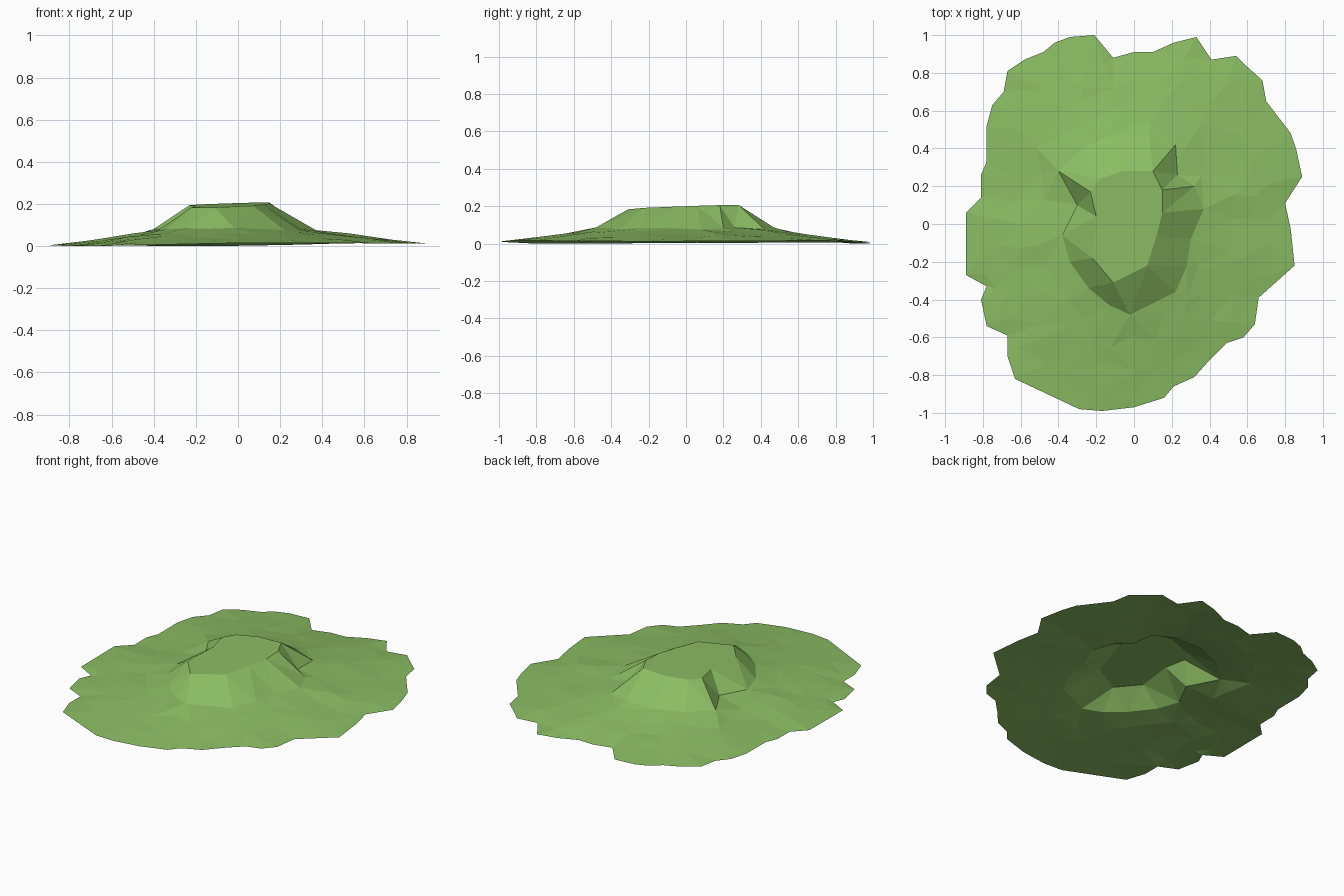
import bpy
import bmesh
import math
import random
from mathutils import Vector
from mathutils.geometry import delaunay_2d_cdt, intersect_line_line_2d

cube = bpy.data.objects.get("Cube")
if cube:
    bpy.data.objects.remove(cube, do_unlink=True)

rng = random.Random(4)

# Ragged outer edge of the ground patch, counter-clockwise
shore = [(-.17, -.99), (0, -.97), (.16, -.92), (.21, -.86), (.32, -.81), (.4, -.72),
         (.49, -.63), (.58, -.6), (.64, -.53), (.66, -.39), (.85, -.22), (.83, -.03),
         (.8, .11), (.89, .25), (.86, .39), (.83, .48), (.7, .65), (.68, .76),
         (.58, .85), (.54, .89), (.41, .87), (.33, .99), (.21, .96), (.1, .91),
         (0, .91), (-.11, .88), (-.21, 1), (-.34, .99), (-.42, .96), (-.48, .91),
         (-.58, .87), (-.67, .81), (-.69, .7), (-.75, .63), (-.78, .52), (-.78, .33),
         (-.81, .26), (-.81, .14), (-.89, .06), (-.89, -.27), (-.78, -.33), (-.81, -.4),
         (-.78, -.54), (-.67, -.59), (-.67, -.7), (-.63, -.82), (-.29, -.98)]

# Foot of the mound, and the rim of its flat top
foot = [(-.13, -.43), (-.02, -.48), (.22, -.36), (.28, -.22), (.3, -.08), (.37, .08),
        (.32, .2), (.23, .26), (.22, .42), (.08, .47), (-.12, .47), (-.28, .4),
        (-.4, .28), (-.3, .1), (-.38, -.06), (-.34, -.2), (-.24, -.34)]
rim = [(-.11, -.31), (.07, -.22), (.12, -.06), (.15, .06), (.15, .18), (.1, .28),
       (-.06, .28), (-.18, .24), (-.23, .17), (-.2, .04), (-.22, -.18)]


def reach(loop, direction):
    """Distance from the centre to a closed loop along a direction."""
    far = direction * 3
    hits = []
    for a, b in zip(loop, loop[1:] + loop[:1]):
        hit = intersect_line_line_2d(Vector((0, 0)), far, Vector(a), Vector(b))
        if hit:
            hits.append(hit.length)
    return max(hits, default=1)


def height(p):
    """Flat top inside the rim, steep flank to the foot, gentle skirt to the edge."""
    dist = p.length
    direction = p.normalized() if dist > 0 else Vector((1, 0))
    inner, mid, outer = (reach(loop, direction) for loop in (rim, foot, shore))
    top = .2 + .03 * p.x + .03 * p.y
    base = .085
    edge = .012 + .008 * math.sin(3 * p.x - p.y)
    if dist <= inner + .001:
        return top
    if dist <= mid + .001:
        t = (dist - inner) / (mid - inner)
        return top + (base - top) * t + rng.uniform(-.006, .006)
    t = min(1, (dist - mid) / (outer - mid))
    wobble = rng.uniform(-.006, .006) * (1 - t)
    return base + (edge - base) * t ** .85 + wobble


# Constraint loops plus jittered points scattered over the skirt
points, edges = [], []
for loop in (shore, foot, rim):
    start, n = len(points), len(loop)
    points += [Vector(p) for p in loop]
    edges += [(start + i, start + (i + 1) % n) for i in range(n)]

step = .125
for i in range(-8, 9):
    for j in range(-8, 9):
        p = Vector((i + rng.uniform(-.3, .3), j + rng.uniform(-.3, .3))) * step
        direction = p.normalized()
        if reach(foot, direction) + .06 < p.length < reach(shore, direction) - .06:
            points.append(p)

flat, _, tris, *_ = delaunay_2d_cdt(points, edges, [], 1, 1e-5)

# Raise the flat triangulation into the terrain sheet
bm = bmesh.new()
verts = [bm.verts.new((p.x, p.y, height(p))) for p in flat]
for tri in tris:
    face = bm.faces.new([verts[i] for i in tri])
    face.normal_update()
    if face.normal.z < 0:
        face.normal_flip()
lowest = min(v.co.z for v in verts)
for v in verts:
    v.co.z -= lowest

mesh = bpy.data.meshes.new("grassy_mound")
bm.to_mesh(mesh)
bm.free()

# Grass colour
grass = bpy.data.materials.new("grass_green")
grass.use_nodes = True
colour = (.258, .509, .125, 1)
grass.diffuse_color = colour
grass.node_tree.nodes["Principled BSDF"].inputs["Base Color"].default_value = colour
mesh.materials.append(grass)

mound = bpy.data.objects.new("grassy_mound", mesh)
bpy.context.collection.objects.link(mound)
